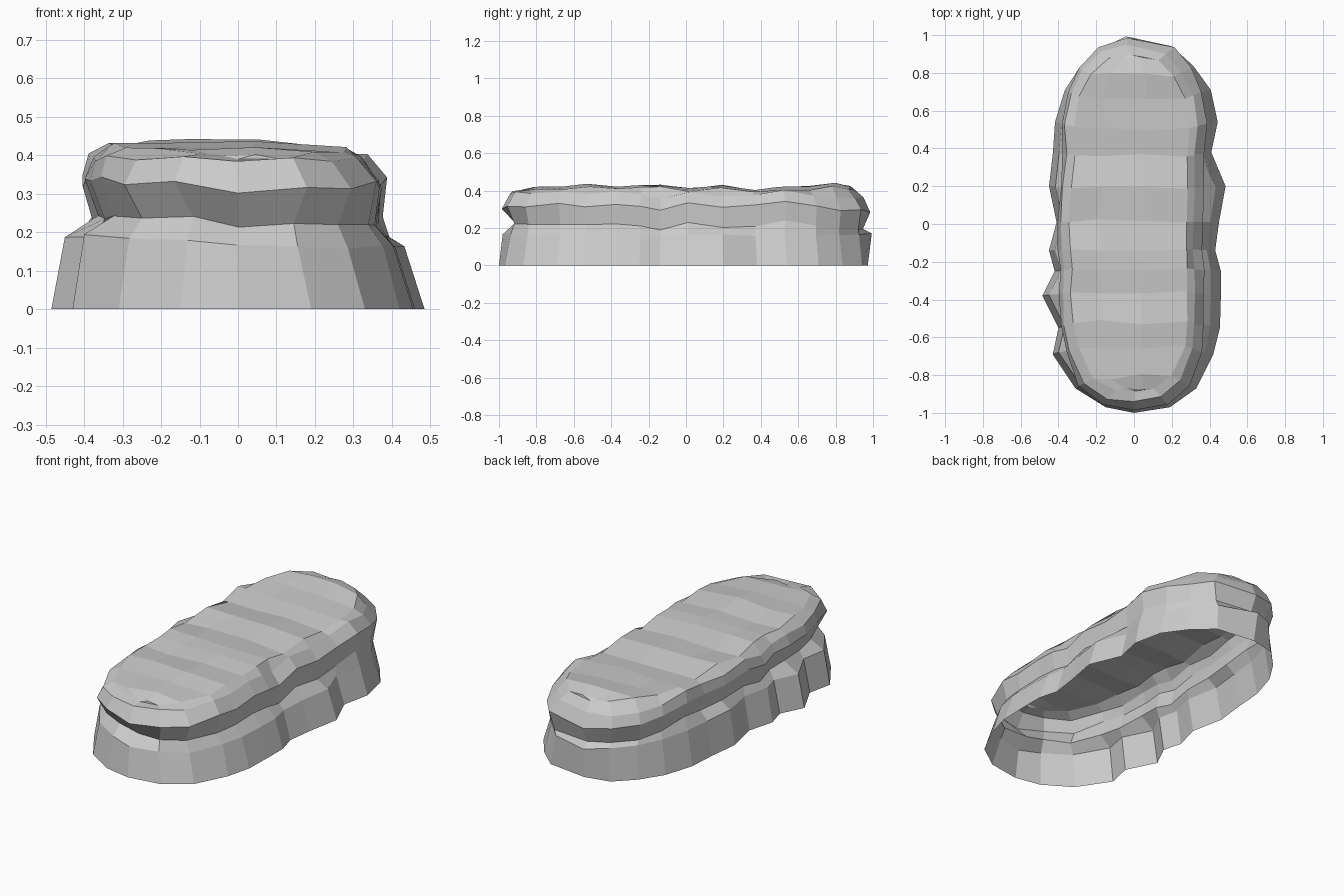
import bpy
import bmesh
import random
from mathutils import Vector

random.seed(4)

# Remove the default cube
default = bpy.data.objects.get("Cube")
if default:
    bpy.data.objects.remove(default, do_unlink=True)

# Cross rows from front to back:
# y, base left/right edge, slab left/right edge, crest height, slab sway
ROWS = [
    (-.97, -.15, .19, -.16, .18, .395, .01),
    (-.87, -.31, .33, -.29, .29, .41, 0),
    (-.69, -.43, .42, -.36, .36, .415, .01),
    (-.55, -.40, .455, -.385, .37, .425, 0),
    (-.38, -.485, .46, -.395, .37, .41, .01),
    (-.25, -.42, .46, -.39, .37, .42, 0),
    (-.14, -.45, .43, -.40, .365, .425, -.02),
    (.01, -.41, .45, -.40, .365, .405, .01),
    (.20, -.45, .485, -.39, .37, .42, -.015),
    (.38, -.43, .41, -.375, .37, .40, 0),
    (.54, -.42, .445, -.385, .385, .41, .02),
    (.71, -.37, .41, -.35, .36, .415, 0),
    (.84, -.29, .32, -.29, .30, .43, -.02),
    (.95, -.19, .21, -.19, .21, .415, -.02),
]

# Rings from the ground up: blend from base to slab outline,
# inset (left, right, front, back), height (left, right, ends)
RINGS = [
    (0, (0, 0, 0, .03), (0, 0, 0)),
    (0, (.035, .05, .02, 0), (.19, .16, .17)),
    (1, (.03, .01, .085, .035), (.24, .215, .215)),
    (1, (0, 0, 0, 0), (.335, .32, .305)),
    (1, (.015, .05, .045, .035), (.39, .38, .38)),
    (1, (.06, .09, .1, .08), (.42, .40, .40)),
]


def outline(blend):
    """Closed plan outline: front tip, right side, back tip, left side."""
    squash = 1 - .015 * blend

    def edge(row, side):
        x = row[1 + side] * (1 - blend) + row[3 + side] * blend
        return Vector((x, row[0] * squash, row[6] * blend))

    right = [edge(row, 1) for row in ROWS]
    left = [edge(row, 0) for row in reversed(ROWS)]
    front_tip = Vector((0, -squash, 0))
    back_tip = Vector((-.04, squash, -.02 * blend))
    return [front_tip] + right + [back_tip] + left


def wobble(size):
    return random.uniform(-size, size)


def make_ring(bm, blend, inset, heights):
    """One loop of vertices, inset and raised differently on each side."""
    verts = []
    for point in outline(blend):
        out = Vector((point.x / .2, point.y, 0)).normalized()
        side = inset[0] if out.x < 0 else inset[1]
        end = inset[2] if out.y < 0 else inset[3]
        shift = side * abs(out.x) + end * out.y ** 2
        height = heights[0] if out.x < 0 else heights[1]
        co = point - out * shift
        co.z += height * out.x ** 2 + heights[2] * out.y ** 2
        if co.z > 0:
            co.z += wobble(.006)
            co.x += wobble(.005)
        verts.append(bm.verts.new(co))
    return verts


def build_rock():
    bm = bmesh.new()
    rings = [make_ring(bm, *ring) for ring in RINGS]
    count = len(rings[0])

    # Undercut side walls, left open underneath
    for low, high in zip(rings, rings[1:]):
        for i in range(count):
            j = (i + 1) % count
            bm.faces.new((low[i], low[j], high[j], high[i]))

    # Rippled top: each row runs left to right across the rim
    rim = rings[-1]
    rows = []
    for i, row in enumerate(ROWS):
        right = rim[1 + i]
        left = rim[count - 1 - i]
        right.co.z = row[5] - .006 + wobble(.006)
        left.co.z = row[5] + .006 + wobble(.006)
        line = [left]
        for t in (.25, .62):
            co = left.co.lerp(right.co, t)
            co.x += wobble(.02)
            co.y += wobble(.015)
            co.z = row[5] + .006 + wobble(.006)
            line.append(bm.verts.new(co))
        rows.append(line + [right])
    for near, far in zip(rows, rows[1:]):
        for k in range(len(near) - 1):
            bm.faces.new((near[k], near[k + 1], far[k + 1], far[k]))

    # Close the two ends of the top with small fans
    front_tip, back_tip = rim[0], rim[len(ROWS) + 1]
    front_tip.co.z, back_tip.co.z = .39, .405
    for k in range(len(rows[0]) - 1):
        bm.faces.new((front_tip, rows[0][k + 1], rows[0][k]))
        bm.faces.new((back_tip, rows[-1][k], rows[-1][k + 1]))

    bmesh.ops.recalc_face_normals(bm, faces=bm.faces[:])
    mesh = bpy.data.meshes.new("layered_rock")
    bm.to_mesh(mesh)
    bm.free()
    rock = bpy.data.objects.new("layered_rock", mesh)
    bpy.context.collection.objects.link(rock)
    return rock


# Plain stone colour
stone = bpy.data.materials.new("light_grey_stone")
stone.use_nodes = True
colour = (.6, .6, .6, 1)
stone.diffuse_color = colour
stone.node_tree.nodes["Principled BSDF"].inputs["Base Color"].default_value = colour

rock = build_rock()
rock.data.materials.append(stone)
